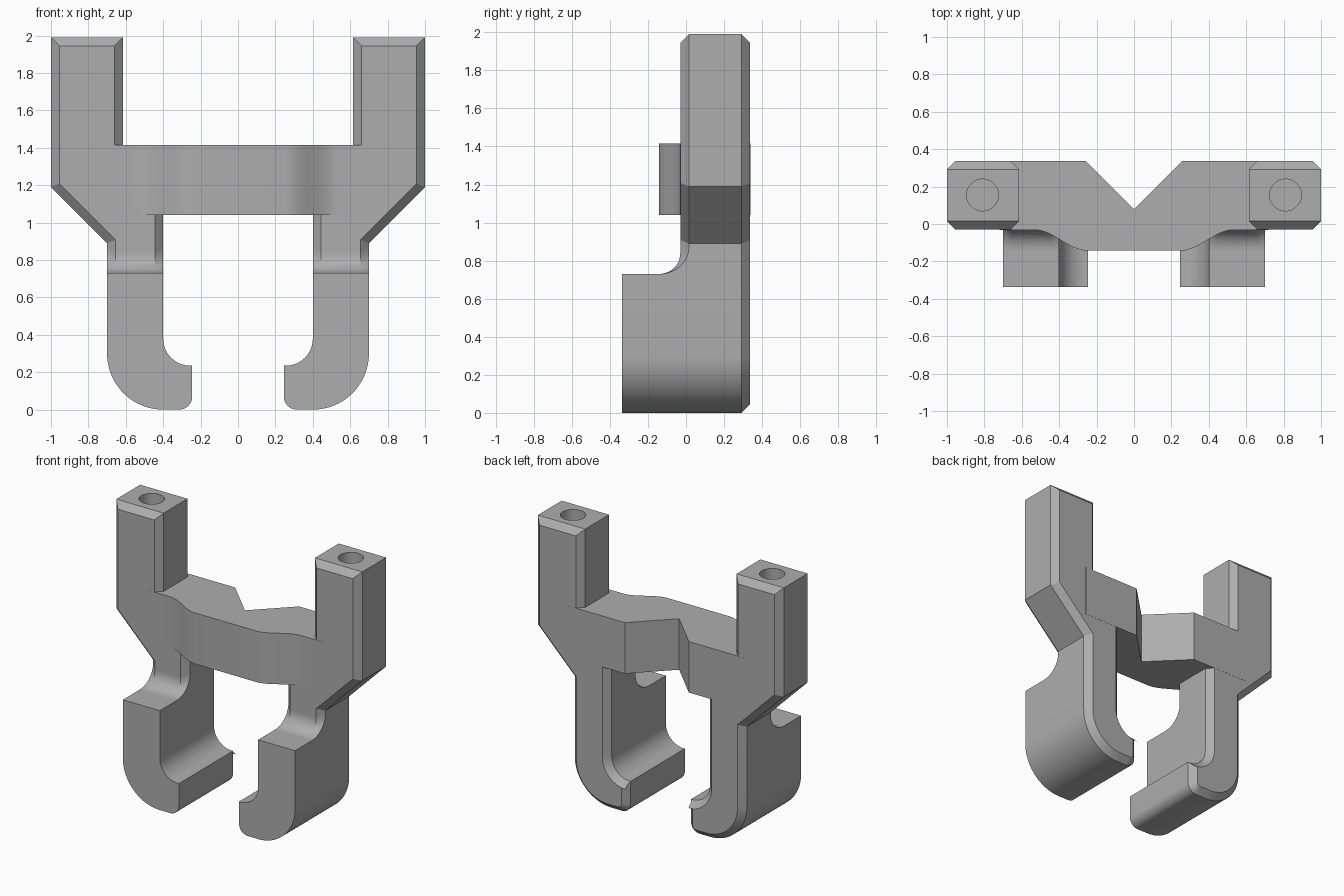
import bpy, bmesh
from math import radians, sin, cos
from mathutils import Vector

if "Cube" in bpy.data.objects:
    bpy.data.objects.remove(bpy.data.objects["Cube"], do_unlink=True)

GREY = (0.42, 0.42, 0.42, 1)
mat = bpy.data.materials.new("plain grey")
mat.use_nodes = True
mat.diffuse_color = GREY
mat.node_tree.nodes["Principled BSDF"].inputs["Base Color"].default_value = GREY

FRONT, BACK, HOOK_FRONT = -0.03, 0.337, -0.337
CHAMFER = 0.045
TOP, LEDGE = 1.99, 0.73


def arc(cx, cy, rx, ry, start, end, steps):
    angles = [radians(start + (end - start) * i / steps) for i in range(steps + 1)]
    return [(cx + rx * cos(a), cy + ry * sin(a)) for a in angles]


def inset(points, d):
    """Mitred inward offset of a clockwise outline; the open top keeps its height."""
    result = []
    for i, p in enumerate(points):
        p, a, b = Vector(p), Vector(points[i - 1]), Vector(points[(i + 1) % len(points)])
        u, v = (p - a).normalized(), (b - p).normalized()
        n1, n2 = Vector((u.y, -u.x)), Vector((v.y, -v.x))
        q = p + (n1 + n2) * d / (1 + n1.dot(n2))
        result.append((q.x, p.y if p.y == TOP else q.y))
    return result


def loft(name, sections):
    """Join equal rings of 3D points into a closed solid."""
    bm = bmesh.new()
    rings = [[bm.verts.new(p) for p in s] for s in sections]
    n = len(rings[0])
    for r, s in zip(rings, rings[1:]):
        for i in range(n):
            j = (i + 1) % n
            bm.faces.new((r[i], r[j], s[j], s[i]))
    bm.faces.new(rings[0])
    bm.faces.new(rings[-1][::-1])
    bmesh.ops.recalc_face_normals(bm, faces=bm.faces)
    mesh = bpy.data.meshes.new(name)
    bm.to_mesh(mesh)
    bm.free()
    mesh.materials.append(mat)
    obj = bpy.data.objects.new(name, mesh)
    bpy.context.collection.objects.link(obj)
    return obj


def finish(obj, mirror=True):
    if mirror:
        obj.modifiers.new("mirror", 'MIRROR')
    bpy.ops.object.select_all(action='DESELECT')
    obj.select_set(True)
    bpy.context.view_layer.objects.active = obj
    bpy.ops.object.convert(target='MESH')
    bpy.ops.object.shade_smooth_by_angle(angle=radians(25))


def at_y(points, y):
    return [(x, y, z) for x, z in points]


# Front outline of one hook, clockwise from its outer ledge corner
hook = [(0.70, LEDGE)]
hook += arc(0.40, 0.30, 0.30, 0.30, 0, -90, 20)
hook += arc(0.315, 0.07, 0.07, 0.07, -90, -180, 8)
hook += [(0.245, 0.235)]
hook += arc(0.255, 0.38, 0.145, 0.145, -90, 0, 14)
hook += [(0.40, LEDGE)]

# Arms: post, shoulder, neck and hook back, chamfered front and rear
outline = [(0.615, TOP), (1.0, TOP), (1.0, 1.19), (0.70, 0.89)] + hook
outline += [(0.40, 1.2), (0.615, 1.25)]
small = inset(outline, CHAMFER)
arms = loft("arms", [at_y(small, FRONT), at_y(outline, FRONT + CHAMFER),
                     at_y(outline, BACK - CHAMFER), at_y(small, BACK)])

# Screw holes in the post tops
bpy.ops.mesh.primitive_cylinder_add(vertices=48, radius=0.085, depth=1.0,
                                    location=(0.81, 0.155, TOP))
cutter = bpy.context.object
cutter.name = "hole_cutter"
cutter.data.materials.append(mat)
cutter.hide_render = True
cut = arms.modifiers.new("hole", 'BOOLEAN')
cut.operation = 'DIFFERENCE'
cut.solver = 'EXACT'
cut.object = cutter
finish(arms)
bpy.data.objects.remove(cutter, do_unlink=True)

# Hooks reaching forward below the ledge
JOIN = FRONT + CHAMFER
finish(loft("hooks", [at_y(hook, HOOK_FRONT), at_y(hook, JOIN)]))


# Hollow fillets between ledge and neck, following the neck chamfer
def fillet(x, reach, rise):
    curve = arc(-0.14, LEDGE + rise, reach, rise, -90, 0, 12)
    return [(x, y, z) for y, z in curve + [(JOIN + 0.001, LEDGE + rise), (JOIN + 0.001, LEDGE)]]


outer, inner = (JOIN + 0.14, 0.14), (FRONT + 0.14, 0.11)
finish(loft("neck_fillets", [fillet(0.40, *outer), fillet(0.40 + CHAMFER, *inner),
                             fillet(0.70 - CHAMFER, *inner), fillet(0.70, *outer)]))

# Crossbar with bulged front and V notch at the back
front_y, back_y, bulge_y = FRONT - 0.001, BACK + 0.001, -0.143
half = [(0.26, back_y), (0.72, back_y), (0.72, front_y)]
for i in range(17):
    t = 1 - i / 16
    half.append((0.25 + 0.28 * t, bulge_y + (front_y - bulge_y) * t * t * (3 - 2 * t)))
plan = [(0, 0.08)] + half + [(-x, y) for x, y in reversed(half)]
bar = loft("crossbar", [[(x, y, z) for x, y in plan] for z in (1.04, 1.415)])
finish(bar, mirror=False)
